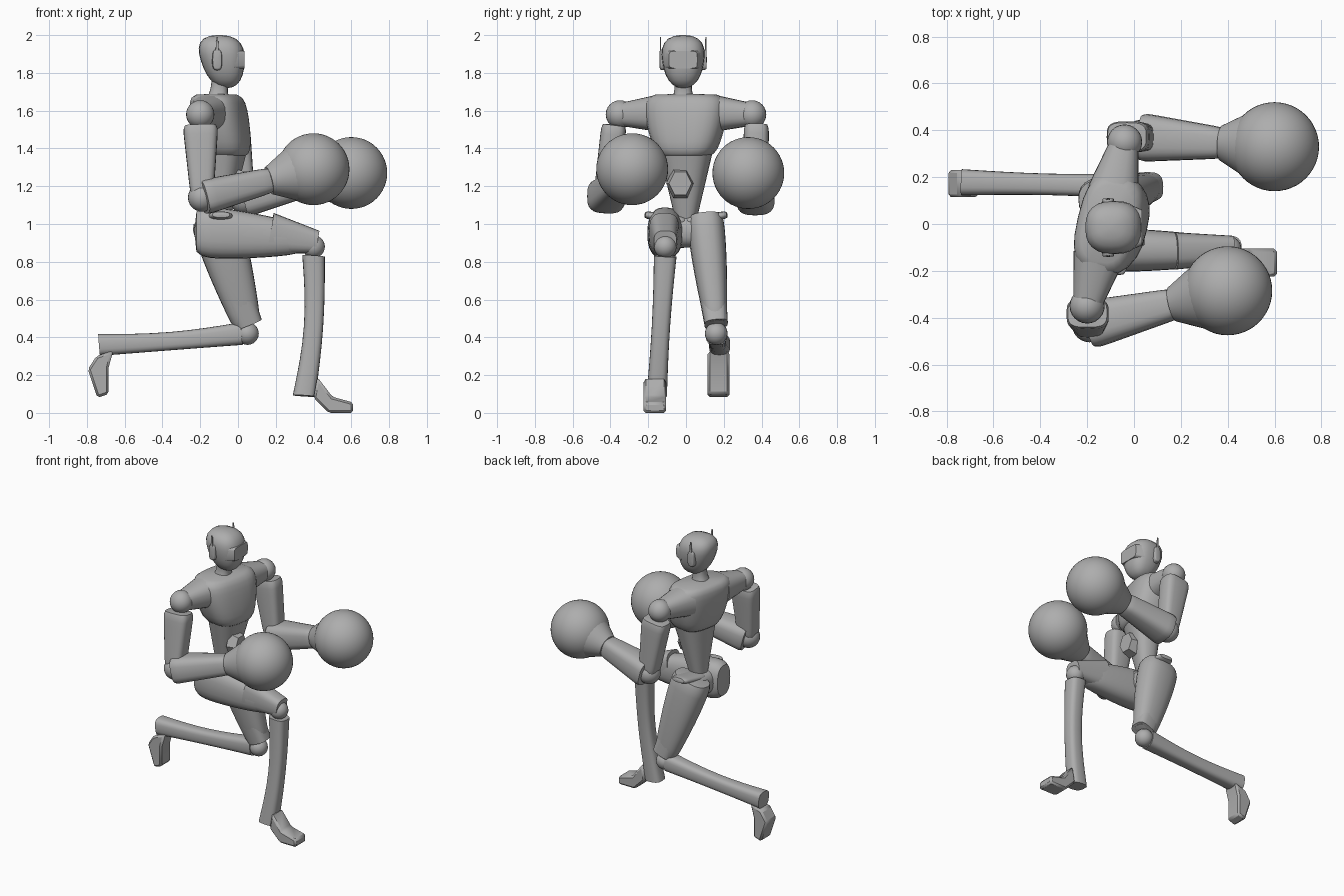
import bpy, bmesh, math
from mathutils import Vector

start_cube = bpy.data.objects.get("Cube")
if start_cube:
    bpy.data.objects.remove(start_cube, do_unlink=True)

grey = bpy.data.materials.new("plain_grey")
grey.use_nodes = True
tone = (.42, .42, .42, 1)
grey.diffuse_color = tone
grey.node_tree.nodes["Principled BSDF"].inputs["Base Color"].default_value = tone

X, Y, Z = Vector((1, 0, 0)), Vector((0, 1, 0)), Vector((0, 0, 1))


def point(x, y, z):
    return Vector((x, y, z))


def finish(name, bm):
    """Turn a bmesh into a grey object, smooth with sharp edges kept."""
    bmesh.ops.recalc_face_normals(bm, faces=bm.faces)
    mesh = bpy.data.meshes.new(name)
    bm.to_mesh(mesh)
    bm.free()
    mesh.materials.append(grey)
    obj = bpy.data.objects.new(name, mesh)
    bpy.context.collection.objects.link(obj)
    bpy.ops.object.select_all(action="DESELECT")
    obj.select_set(True)
    bpy.context.view_layer.objects.active = obj
    bpy.ops.object.shade_smooth_by_angle(angle=math.radians(38))
    return obj


def limb(name, start, end, start_size, end_size, side=Y, axis=None,
         power=2.5, dome=None, swell=0, bow=Vector(), sides=24, steps=12):
    """Tapered body from start to end; sizes are half width and half depth.
    A dome exponent rounds both ends, swell thickens and bow bends the middle."""
    bm = bmesh.new()
    along = (axis or end - start).normalized()
    across = (side - along * side.dot(along)).normalized()
    depth = along.cross(across)
    first, last = Vector(start_size), Vector(end_size)
    rings = []
    for i in range(steps + 1):
        t = (1 - math.cos(math.pi * i / steps)) / 2
        middle = math.sin(math.pi * t)
        scale = 1 + swell * middle
        if dome:
            scale *= max(.1, (1 - abs(2 * t - 1) ** dome) ** (1 / dome))
        width, thick = first.lerp(last, t) * scale
        centre = start.lerp(end, t) + bow * middle
        ring = []
        for k in range(sides):
            angle = math.tau * k / sides
            u, v = (math.copysign(abs(f) ** (2 / power), f)
                    for f in (math.cos(angle), math.sin(angle)))
            ring.append(bm.verts.new(centre + across * u * width + depth * v * thick))
        rings.append(ring)
    for low, high in zip(rings, rings[1:]):
        for k in range(sides):
            after = (k + 1) % sides
            bm.faces.new((low[k], low[after], high[after], high[k]))
    bm.faces.new(rings[0])
    bm.faces.new(rings[-1])
    return finish(name, bm)


def ball(name, centre, radius, segments=24):
    bm = bmesh.new()
    bmesh.ops.create_uvsphere(bm, u_segments=segments, v_segments=segments // 2, radius=radius)
    bmesh.ops.translate(bm, verts=bm.verts, vec=centre)
    return finish(name, bm)


def foot(name, profile, y_min, y_max):
    """Extrude a side profile of x, z points across y and soften its edges."""
    bm = bmesh.new()
    face = bm.faces.new([bm.verts.new((x, y_min, z)) for x, z in profile])
    grown = bmesh.ops.extrude_face_region(bm, geom=[face])["geom"]
    moved = [v for v in grown if isinstance(v, bmesh.types.BMVert)]
    bmesh.ops.translate(bm, verts=moved, vec=Y * (y_max - y_min))
    finish(name, bm).modifiers.new("soft_edges", "BEVEL").width = .012


# Head, face plate and neck
face_middle = point(-.02, -.015, 1.87)
limb("head", point(-.06, face_middle.y, 1.72), point(-.1, face_middle.y, 2),
     (.09, .09), (.13, .14), axis=Z, dome=2.5)
limb("visor", face_middle, face_middle + X * .055, (.1, .055), (.075, .046), power=6)
limb("neck", point(-.11, face_middle.y, 1.65), point(-.09, face_middle.y, 1.78),
     (.065, .065), (.05, .05), axis=Z, swell=-.2)

# Ear covers with thin antennas, mirrored
for label, s in (("left", 1), ("right", -1)):
    ear = face_middle + point(-.09, s * .09, 0)
    limb(label + "_ear_cover", ear, ear + Y * s * .035, (.028, .058), (.024, .052),
         side=X, power=3, dome=8)
    root = ear + Y * s * .03
    limb(label + "_antenna", root, root + Z * .12, (.004, .012), (.003, .004), power=8, steps=2)

# Twisted torso: the line through the shoulders turns away from y
shoulder_line = point(.23, .97, 0)
limb("chest", point(-.07, 0, 1.35), point(-.115, 0, 1.69), (.15, .13), (.22, .13),
     side=shoulder_line, axis=Z, dome=6, swell=.1, power=2.8)
limb("abdomen", point(-.1, 0, 1), point(-.07, 0, 1.38), (.05, .05), (.14, .11),
     side=shoulder_line, axis=Z)
belly = point(-.02, -.03, 1.215)
limb("belly_plate", belly, belly + X * .065, (.075, .09), (.06, .07), sides=6, power=2, steps=2)

# Arms: shoulder, upper arm, elbow, forearm, cuff and round glove
chest_middle = point(-.12, 0, 1.59)
arms = {
    "right": (point(-.2, -.35, 1.58), point(-.19, -.43, 1.14), point(.4, -.285, 1.29)),
    "left": (point(-.04, .35, 1.58), point(.03, .37, 1.13), point(.6, .33, 1.27)),
}
for label, (shoulder, elbow, glove) in arms.items():
    outward = Y * math.copysign(.02, shoulder.y)
    limb(label + "_shoulder", shoulder.lerp(chest_middle, .6), shoulder,
         (.11, .1), (.06, .06), side=X)
    ball(label + "_shoulder_joint", shoulder, .075)
    limb(label + "_upper_arm", shoulder.lerp(elbow, .12) + outward, elbow,
         (.068, .095), (.06, .06), power=3.5, dome=10)
    ball(label + "_elbow", elbow, .075)
    limb(label + "_forearm", elbow, elbow.lerp(glove, .62), (.105, .095), (.066, .066),
         power=3, dome=14)
    limb(label + "_cuff", elbow.lerp(glove, .6), elbow.lerp(glove, .8),
         (.075, .075), (.14, .14), power=2)
    ball(label + "_glove", glove, .19, 48)

# Hips with a flared crest on top
limb("pelvis", point(-.11, -.2, .96), point(-.1, .19, .96), (.1, .1), (.1, .09),
     side=X, dome=4, swell=-.1)
for label, s in (("left", 1), ("right", -1)):
    limb(label + "_hip_crest", point(-.1, 0, 1.01), point(-.09, s * .22, 1.05),
         (.08, .03), (.06, .02), side=X, dome=6)

# Right leg, stepping forward
right_knee = point(.4, -.11, .88)
limb("right_thigh", point(-.23, -.11, .96), point(.35, -.115, .92), (.095, .14), (.065, .08),
     axis=X, dome=6, swell=.1)
limb("right_knee_guard", point(.17, -.115, .95), point(.42, -.11, .905), (.08, .11), (.06, .06), power=3)
ball("right_knee", right_knee, .06)
limb("right_shin", right_knee - Z * .05, point(.35, -.155, .09), (.06, .06), (.054, .06),
     power=3, swell=-.15, bow=X * .025)
foot("right_foot", [(.4, .08), (.48, 0), (.61, 0), (.61, .055), (.5, .085), (.42, .19)], -.225, -.105)

# Left leg, kneeling behind
left_knee = point(.05, .16, .42)
left_hip = point(-.125, .1, 1.04)
limb("left_thigh", left_hip, left_knee + Z * .04, (.1, .135), (.058, .075), dome=10, swell=.1)
limb("left_knee_guard", left_hip.lerp(left_knee, .6), left_knee + point(.01, 0, .05),
     (.075, .085), (.062, .07), power=3)
ball("left_knee", left_knee, .06)
limb("left_shin", left_knee - X * .03, point(-.735, .178, .36), (.056, .06), (.056, .058),
     power=3, swell=-.18, bow=Z * -.01)
foot("left_foot", [(-.75, .3), (-.66, .33), (-.685, .24), (-.685, .1), (-.745, .08), (-.795, .23)],
     .115, .23)
